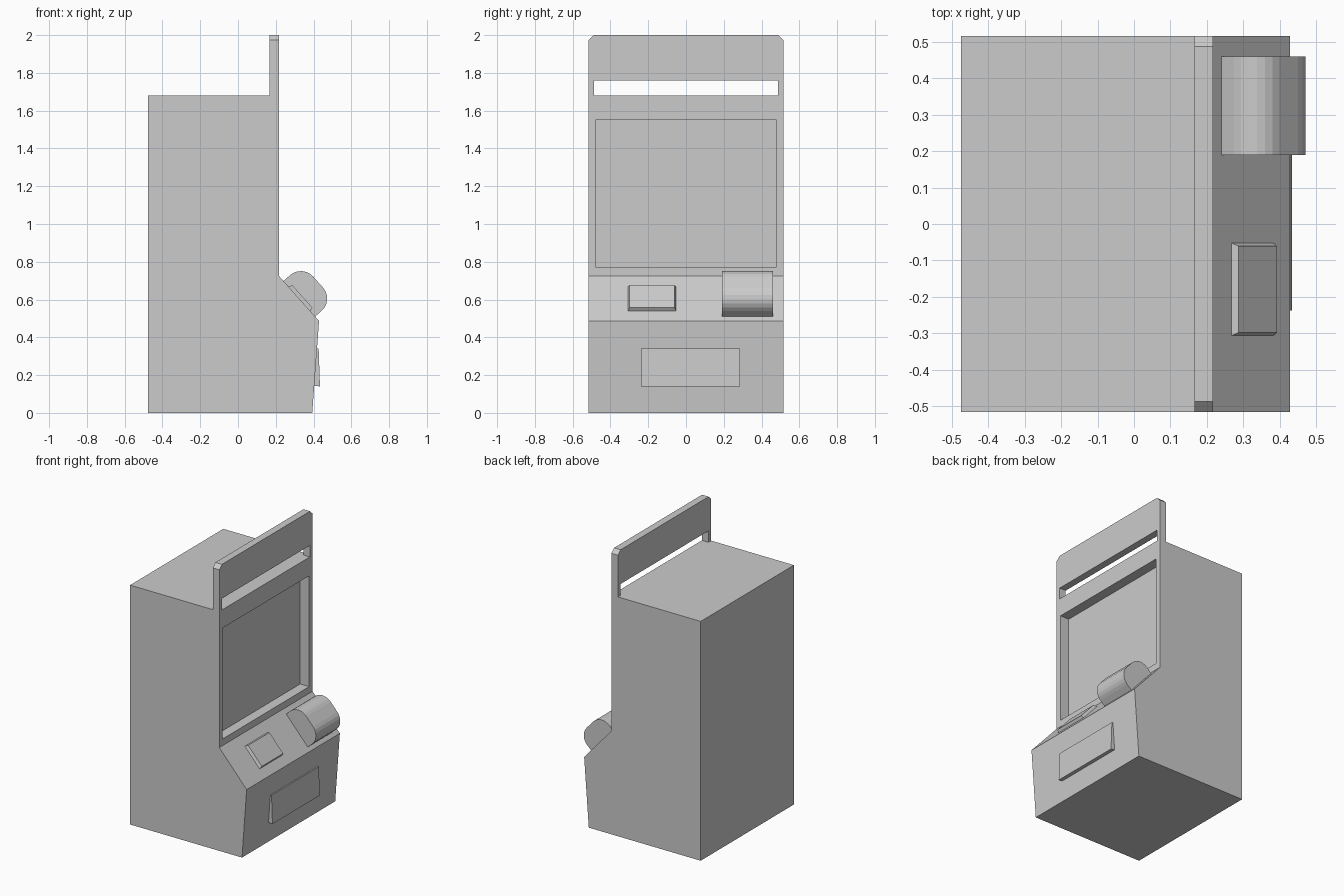
import bpy, bmesh, math
from mathutils import Vector

if "Cube" in bpy.data.objects:
    bpy.data.objects.remove(bpy.data.objects["Cube"])


def prism(name, points, offset):
    """Extrude a planar 3D outline along an offset vector."""
    bm = bmesh.new()
    face = bm.faces.new([bm.verts.new(p) for p in points])
    ext = bmesh.ops.extrude_face_region(bm, geom=[face])
    verts = [g for g in ext["geom"] if isinstance(g, bmesh.types.BMVert)]
    bmesh.ops.translate(bm, verts=verts, vec=offset)
    return finish(name, bm)


def loft(name, bottom, top):
    """Closed solid between two quads."""
    bm = bmesh.new()
    a = [bm.verts.new(p) for p in bottom]
    b = [bm.verts.new(p) for p in top]
    bm.faces.new(a)
    bm.faces.new(b)
    for i in range(4):
        j = (i + 1) % 4
        bm.faces.new((a[i], a[j], b[j], b[i]))
    return finish(name, bm)


def finish(name, bm):
    bmesh.ops.recalc_face_normals(bm, faces=bm.faces[:])
    mesh = bpy.data.meshes.new(name)
    bm.to_mesh(mesh)
    bm.free()
    obj = bpy.data.objects.new(name, mesh)
    bpy.context.collection.objects.link(obj)
    return obj


HALF = 0.517          # half depth of the cabinet
FRONT = 0.217         # x of the screen face
EDGE = (0.217, 0.725)  # upper edge of the sloped control panel
LIP = (0.429, 0.487)  # lower edge of the sloped control panel
TOP = 1.68

# Cabinet body from its side profile
profile = [(-0.476, 0), (0.393, 0), LIP, EDGE, (FRONT, TOP), (-0.476, TOP)]
body = prism("cabinet_body", [(x, -HALF, z) for x, z in profile], (0, 2 * HALF, 0))

# Recessed screen
cutter = prism("screen_cutter",
               [(0.147, y, z) for y, z in [(-0.48, 0.772), (0.48, 0.772),
                                           (0.48, 1.55), (-0.48, 1.55)]],
               (0.2, 0, 0))
cutter.hide_render = True
mod = body.modifiers.new("screen_recess", 'BOOLEAN')
mod.operation = 'DIFFERENCE'
mod.solver = 'EXACT'
mod.object = cutter
bpy.context.view_layer.objects.active = body
bpy.ops.object.modifier_apply(modifier=mod.name)
bpy.data.objects.remove(cutter)

# Header board: upside-down U with clipped corners, leaving the slot open
half = [(0.487, 1.76), (0.487, TOP), (HALF, TOP), (HALF, 1.973), (0.488, 2.0)]
outline = half + [(-y, z) for y, z in reversed(half)]
prism("header_board", [(0.166, y, z) for y, z in outline], (FRONT - 0.166, 0, 0))

# Local frame on the sloped panel: s runs downhill, h is height above it
down = Vector((LIP[0] - EDGE[0], 0, LIP[1] - EDGE[1])).normalized()
normal = Vector((-down.z, 0, down.x))


def on_panel(s, y, h):
    return Vector((EDGE[0], y, EDGE[1])) + down * s + normal * h


def panel_rect(s0, s1, y0, y1, h):
    return [on_panel(s, y, h) for s, y in [(s0, y0), (s1, y0), (s1, y1), (s0, y1)]]


# Bevelled button plate
loft("button_plate", panel_rect(0.074, 0.25, -0.309, -0.05, -0.005),
     panel_rect(0.084, 0.243, -0.298, -0.061, 0.02))

# Rounded hood on the right of the control panel
R, STEPS = 0.087, 6
arch = [(0.036, -0.003)]
for centre, start in ((0.123, 180), (0.201, 90)):
    for i in range(STEPS + 1):
        a = math.radians(start - 90 * i / STEPS)
        arch.append((centre + R * math.cos(a), 0.046 + R * math.sin(a)))
arch.append((0.288, -0.003))
prism("control_hood", [on_panel(s, 0.19, h) for s, h in arch], (0, 0.27, 0))

# Wedge-shaped coin panel on the lower front
coin_y = (-0.238, 0.287)
loft("coin_panel",
     [(x, coin_y[0], z) for x, z in [(0.395, 0.145), (0.434, 0.14), (0.427, 0.34), (0.41, 0.34)]],
     [(x, coin_y[1], z) for x, z in [(0.395, 0.145), (0.434, 0.14), (0.427, 0.34), (0.41, 0.34)]])
